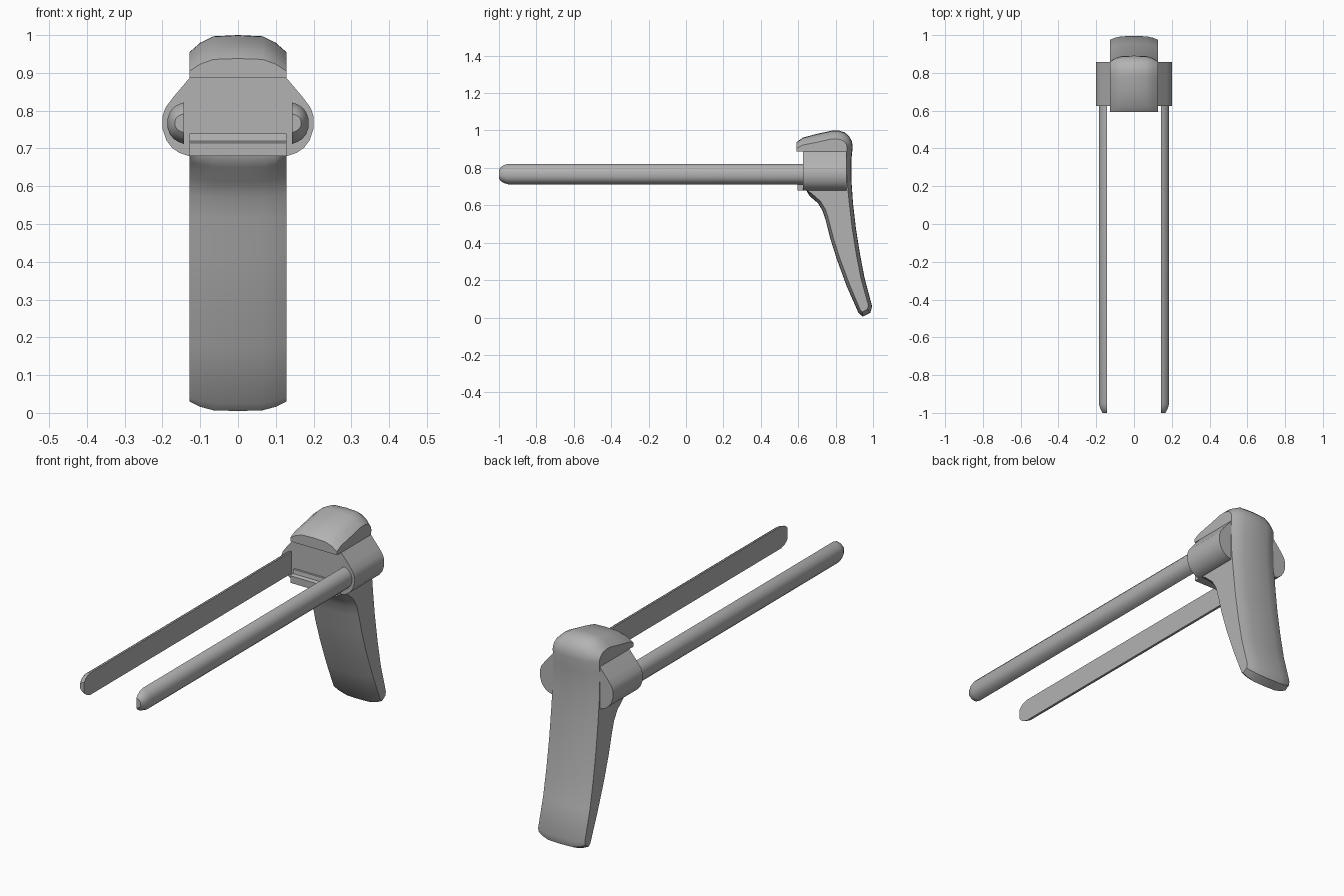
import bpy, bmesh, math

cube = bpy.data.objects.get("Cube")
if cube:
    bpy.data.objects.remove(cube, do_unlink=True)

GREY = (0.45, 0.45, 0.45, 1)
mat = bpy.data.materials.new("matte_grey")
mat.use_nodes = True
mat.diffuse_color = GREY
mat.node_tree.nodes["Principled BSDF"].inputs["Base Color"].default_value = GREY


def loft(name, rings, angle=40):
    """Join equal closed rings of points with quads and cap both ends."""
    bm = bmesh.new()
    loops = [[bm.verts.new(p) for p in ring] for ring in rings]
    for a, b in zip(loops, loops[1:]):
        for i in range(len(a)):
            j = (i + 1) % len(a)
            bm.faces.new((a[i], a[j], b[j], b[i]))
    bm.faces.new(loops[0])
    bm.faces.new(loops[-1])
    bmesh.ops.recalc_face_normals(bm, faces=bm.faces)
    mesh = bpy.data.meshes.new(name)
    bm.to_mesh(mesh)
    bm.free()
    mesh.materials.append(mat)
    obj = bpy.data.objects.new(name, mesh)
    bpy.context.collection.objects.link(obj)
    bpy.ops.object.select_all(action="DESELECT")
    obj.select_set(True)
    bpy.context.view_layer.objects.active = obj
    bpy.ops.object.shade_smooth_by_angle(angle=math.radians(angle))
    return obj


# Curved grip with rounded head and front lip: y, z and the inset at the sides
profile = [
    (.592, .887, 0, 0), (.592, .938, 0, -.033), (.625, .962, 0, -.04),
    (.70, .982, 0, -.045), (.78, .999, -.005, -.045), (.815, 1.0, -.01, -.045),
    (.848, .99, -.018, -.04), (.872, .97, -.025, -.03), (.888, .94, -.03, -.015),
    (.891, .91, -.03, 0), (.885, .85, -.028, 0), (.884, .74, -.024, 0),
    (.893, .61, -.02, 0), (.908, .48, -.02, 0), (.93, .34, -.02, 0),
    (.955, .21, -.02, 0), (.995, .06, -.02, .005), (.985, .025, -.015, .02),
    (.945, .005, 0, .025), (.922, .025, .01, .015), (.858, .17, .016, .008),
    (.807, .31, .016, .005), (.772, .42, .016, .004), (.748, .515, .016, .004),
    (.73, .57, .016, .008), (.705, .612, .014, .01), (.66, .65, .01, .015),
    (.64, .685, 0, 0), (.64, .887, 0, 0),
]
stations = [(0, 0), (.065, .07), (.1, .45), (.128, 1)]
stations = [(-x, t) for x, t in reversed(stations[1:])] + stations
loft("grip", [[(x, y + t * dy, z + t * dz) for y, z, dy, dz in profile]
              for x, t in stations])

# Hub with a swelling wing on each side
half = [(.128, .887), (.172, .835), (.192, .808), (.2, .785), (.2, .752),
        (.19, .722), (.175, .702), (.155, .688), (.13, .68)]
outline = half + [(-x, z) for x, z in reversed(half)]
loft("hub", [[(x, y, z) for x, z in outline] for y in (.625, .858)])

# Ledge under the front of the hub
ledge = [(.63, .68), (.595, .68), (.595, .715), (.612, .72), (.615, .74), (.63, .74)]
loft("front_ledge", [[(x, y, z) for y, z in ledge] for x in (-.128, .128)])

# Two long arms, flat inside and rounded outside, with tapered tips
section = [(0, .055), (.014, .05), (.027, .042), (.037, .03), (.043, .014),
           (.043, -.014), (.037, -.03), (.027, -.042), (.014, -.05), (0, -.055)]
taper = [(-1, .55, .45), (-.99, .68, .68), (-.975, .85, .86), (-.95, 1, 1), (.64, 1, 1)]
for side, sign in (("left", 1), ("right", -1)):
    loft(side + "_arm", [[(sign * (.143 + x * sx), y, .767 + z * sz)
                          for x, z in section] for y, sx, sz in taper])
